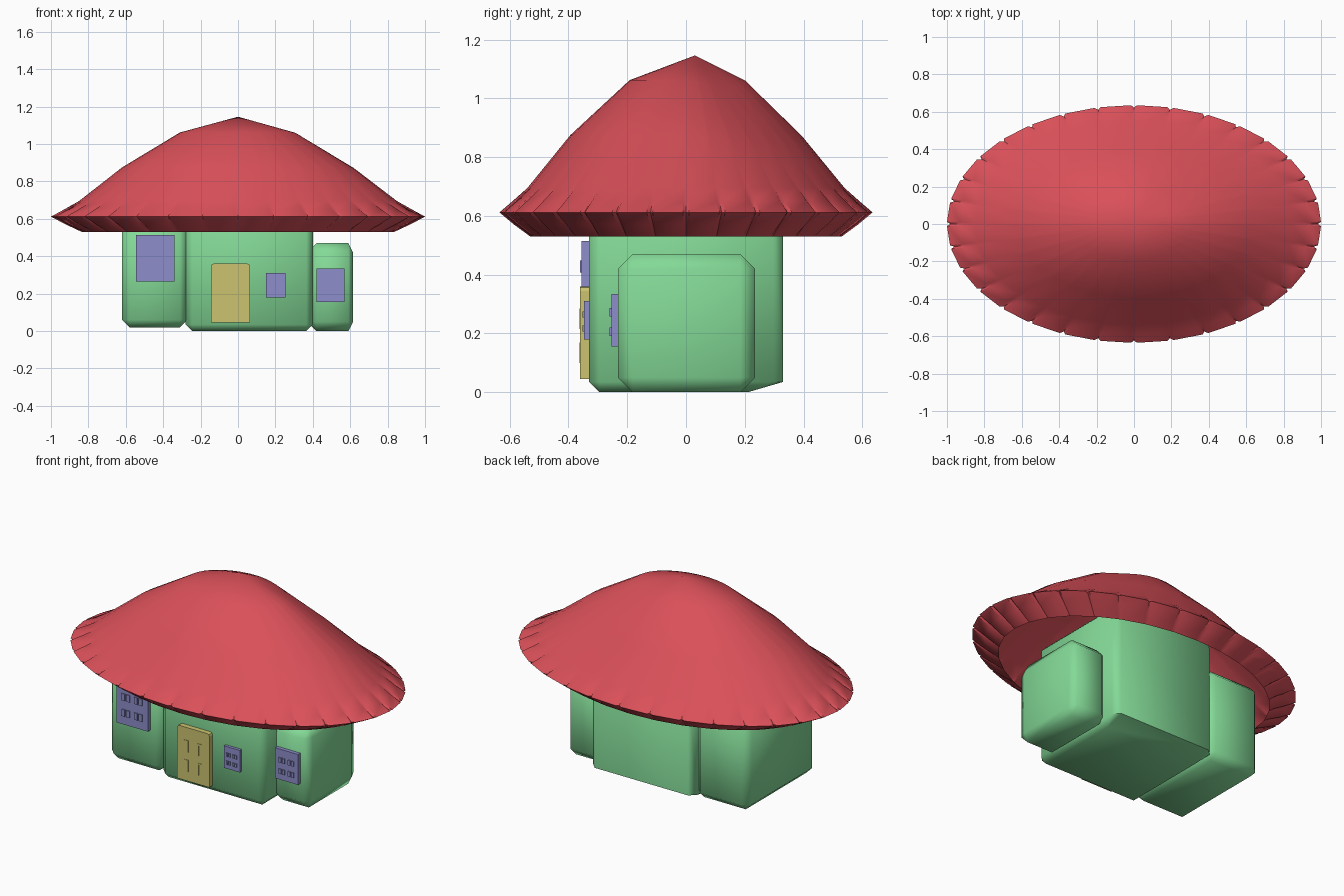
import bpy, bmesh, math
from mathutils import Vector

if "Cube" in bpy.data.objects:
    bpy.data.objects.remove(bpy.data.objects["Cube"])


def material(name, rgb):
    m = bpy.data.materials.new(name)
    m.diffuse_color = (*rgb, 1)
    m.use_nodes = True
    m.node_tree.nodes["Principled BSDF"].inputs["Base Color"].default_value = m.diffuse_color
    return m


RED = material("roof_red", (0.7, 0.08, 0.1))
GREEN = material("wall_green", (0.23, 0.7, 0.31))
PURPLE = material("window_purple", (0.27, 0.27, 0.6))
YELLOW = material("door_yellow", (0.6, 0.55, 0.16))


def finish(bm, name, mat, angle=None):
    bmesh.ops.recalc_face_normals(bm, faces=bm.faces)
    me = bpy.data.meshes.new(name)
    bm.to_mesh(me)
    bm.free()
    ob = bpy.data.objects.new(name, me)
    bpy.context.collection.objects.link(ob)
    me.materials.append(mat)
    if angle:
        bpy.ops.object.select_all(action='DESELECT')
        ob.select_set(True)
        bpy.context.view_layer.objects.active = ob
        bpy.ops.object.shade_smooth_by_angle(angle=math.radians(angle))
    return ob


def add_box(bm, x, y, z):
    verts = bmesh.ops.create_cube(bm, size=1)["verts"]
    for v in verts:
        v.co = Vector([(a + b) / 2 + c * (b - a) for (a, b), c in zip((x, y, z), v.co)])
    return verts


def wall_block(name, x, y, z, chamfer):
    bm = bmesh.new()
    add_box(bm, x, y, z)
    bmesh.ops.bevel(bm, geom=bm.edges[:], offset=chamfer, segments=1, affect='EDGES')
    return bm


# Walls: main room with a sloped rear underside, plus two side rooms
bm = wall_block("main_room", (-0.28, 0.40), (-0.33, 0.33), (0, 0.72), 0.035)
for v in bm.verts:
    if v.co.z < 0.01 and v.co.y > 0:
        v.co.y = 0.21
finish(bm, "main_room", GREEN, 60)
finish(wall_block("left_room", (-0.62, -0.27), (-0.33, 0.31), (0.02, 0.57), 0.04),
       "left_room", GREEN, 60)
bm = wall_block("right_room", (0.37, 0.615), (-0.232, 0.235), (0, 0.47), 0.05)
for v in bm.verts:
    if v.co.x > 0.56:                       # tighter chamfer on the outer side
        v.co.x = max(v.co.x, 0.59)
finish(bm, "right_room", GREEN, 60)


# Windows: slab with four raised double panes
def window(name, x, z, front, back):
    bm = bmesh.new()
    add_box(bm, x, (front, back), z)
    w, h = x[1] - x[0], z[1] - z[0]
    for u in (0.17, 0.57):
        for s in (0.2, 0.57):
            for k in (0, 0.15):
                x0, x1 = x[0] + w * (u + k), x[0] + w * (u + k + 0.11)
                z0, z1 = z[0] + h * s, z[0] + h * (s + 0.16)
                add_box(bm, (x0, x1), (front - 0.006, front + 0.005), (z0, z1))
    finish(bm, name, PURPLE)


window("left_window", (-0.545, -0.34), (0.265, 0.515), -0.355, -0.32)
window("middle_window", (0.15, 0.255), (0.18, 0.31), -0.347, -0.32)
window("right_window", (0.42, 0.57), (0.155, 0.335), -0.254, -0.22)

# Door: slab with clipped upper corners and four arch-shaped mouldings
bm = bmesh.new()
add_box(bm, (-0.145, 0.065), (-0.36, -0.32), (0.045, 0.36))
top = [e for e in bm.edges
       if all(v.co.z > 0.3 for v in e.verts) and abs(e.verts[0].co.y - e.verts[1].co.y) > 0.01]
bmesh.ops.bevel(bm, geom=top, offset=0.015, segments=2, affect='EDGES', profile=0.5)
for x in (-0.1, -0.013):
    for z in (0.1, 0.215):
        y = (-0.363, -0.355)
        add_box(bm, (x, x + 0.01), y, (z, z + 0.07))
        add_box(bm, (x + 0.018, x + 0.028), y, (z, z + 0.07))
        add_box(bm, (x + 0.01, x + 0.018), y, (z + 0.06, z + 0.07))
finish(bm, "door", YELLOW)

# Roof: hollow elliptical cap, 32 pleats notched into the rim
SIDES, DELTA = 32, 0.016
rings = [  # radius, height, notch depth, y shift
    (0.835, 0.53, 0.0, 0), (0.925, 0.572, 0.02, 0), (1.0, 0.612, 0.02, 0),
    (0.93, 0.65, 0.012, 0), (0.85, 0.695, 0, 0), (0.62, 0.875, 0, 0), (0.31, 1.062, 0, 0.005)]
bm = bmesh.new()
grid = []
for i, (r, h, notch, shift) in enumerate(rings):
    row = []
    for k in range(SIDES):
        for d in (-DELTA, 0, DELTA):
            a = 2 * math.pi * k / SIDES + d
            rr = r - notch if d == 0 else r
            dent = 0
            if i in (5, 6):                 # shallow hollow towards the rear right
                dent = 0.025 * max(0, math.cos(a - math.radians(42))) ** 6
            row.append(bm.verts.new((rr * math.cos(a), 0.635 * rr * math.sin(a) + shift, h - dent)))
    grid.append(row)
n = SIDES * 3
for lo, hi in zip(grid, grid[1:]):
    for j in range(n):
        k = (j + 1) % n
        bm.faces.new((lo[j], lo[k], hi[k], hi[j]))
apex = bm.verts.new((0, 0.03, 1.146))
for j in range(n):
    bm.faces.new((grid[-1][j], grid[-1][(j + 1) % n], apex))
finish(bm, "roof", RED, 40)
